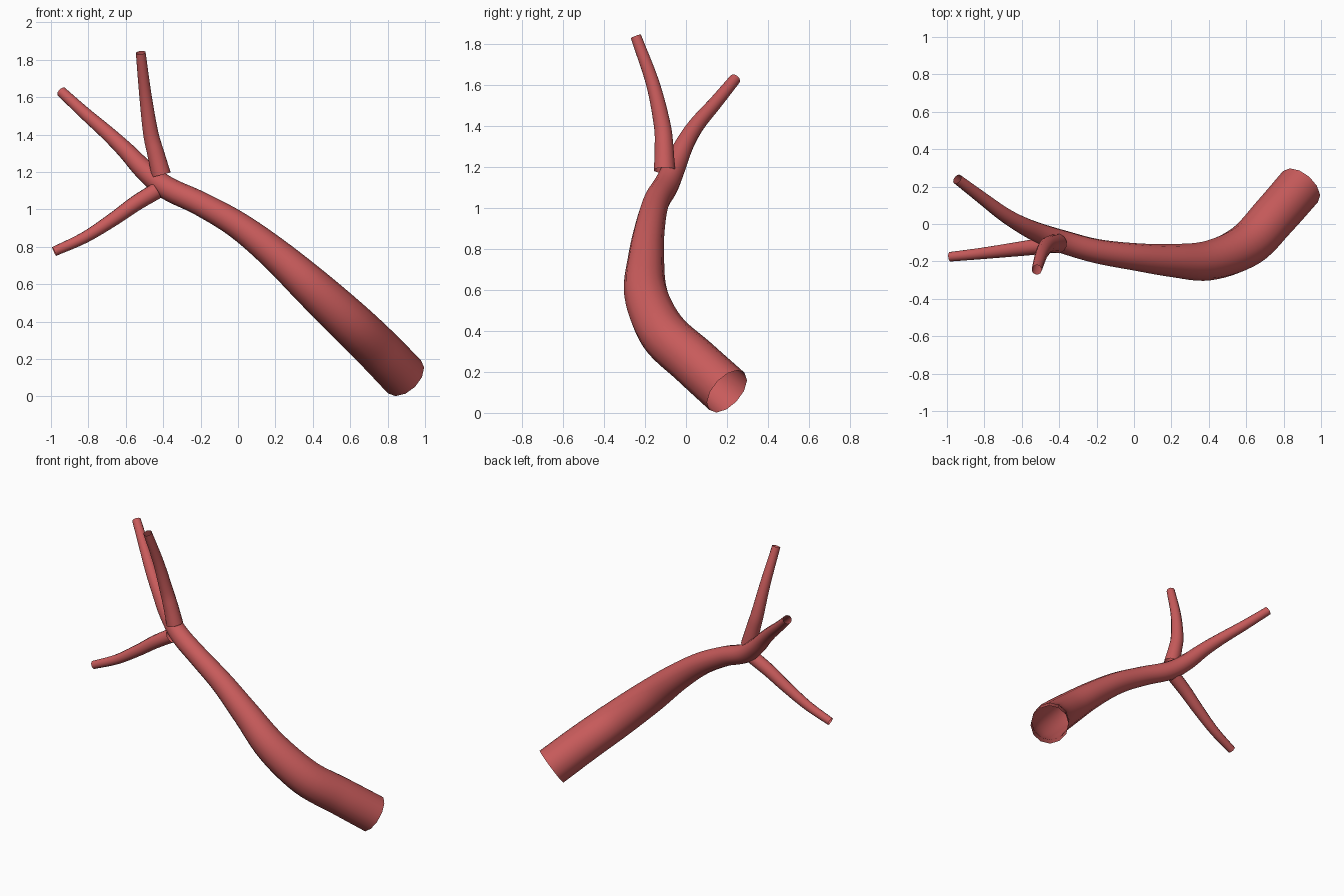
import bpy, bmesh, math
from mathutils import Vector

if "Cube" in bpy.data.objects:
    bpy.data.objects.remove(bpy.data.objects["Cube"])

mat = bpy.data.materials.new("vessel red")
mat.diffuse_color = (0.58, 0.105, 0.105, 1)
mat.use_nodes = True
mat.node_tree.nodes["Principled BSDF"].inputs["Base Color"].default_value = mat.diffuse_color

SIDES, STEPS = 12, 6


def smooth_path(points):
    """Catmull-Rom through (x, y, z, radius) points."""
    p = [Vector(q) for q in points]
    p = [2 * p[0] - p[1]] + p + [2 * p[-1] - p[-2]]
    out = []
    for i in range(1, len(p) - 2):
        a, b, c, d = p[i - 1:i + 3]
        for s in range(STEPS):
            t = s / STEPS
            out.append(0.5 * (2 * b + (c - a) * t + (2 * a - 5 * b + 4 * c - d) * t * t
                              + (3 * b - a - 3 * c + d) * t ** 3))
    out.append(p[-2])
    return out


def tube(name, points):
    """Open-ended tapering tube swept along a smooth path."""
    path = smooth_path(points)
    centres = [q.to_3d() for q in path]
    bm = bmesh.new()
    rings = []
    side = None
    for i, c in enumerate(centres):
        tan = (centres[min(i + 1, len(centres) - 1)] - centres[max(i - 1, 0)]).normalized()
        if side is None:
            side = tan.orthogonal()
        side = (side - tan * side.dot(tan)).normalized()
        up = tan.cross(side)
        ring = []
        for k in range(SIDES):
            a = 2 * math.pi * k / SIDES
            ring.append(bm.verts.new(c + (side * math.cos(a) + up * math.sin(a)) * path[i][3]))
        rings.append(ring)
    for r0, r1 in zip(rings, rings[1:]):
        for k in range(SIDES):
            n = (k + 1) % SIDES
            f = bm.faces.new((r0[k], r0[n], r1[n], r1[k]))
            f.smooth = True
    me = bpy.data.meshes.new(name)
    bm.to_mesh(me)
    bm.free()
    me.materials.append(mat)
    ob = bpy.data.objects.new(name, me)
    bpy.context.collection.objects.link(ob)
    return ob


# main trunk, running on into the rear branch
tube("trunk", [
    (0.89, 0.20, 0.105, 0.125), (0.75, 0.04, 0.25, 0.123), (0.60, -0.115, 0.395, 0.119),
    (0.40, -0.195, 0.58, 0.107), (0.20, -0.195, 0.76, 0.088), (0.0, -0.175, 0.915, 0.073),
    (-0.20, -0.145, 1.03, 0.065), (-0.38, -0.095, 1.115, 0.062), (-0.50, -0.052, 1.21, 0.055),
    (-0.60, -0.005, 1.315, 0.046), (-0.70, 0.055, 1.41, 0.039), (-0.82, 0.145, 1.515, 0.033),
    (-0.945, 0.24, 1.63, 0.028)])

# upright branch
tube("upper_branch", [
    (-0.41, -0.105, 1.185, 0.053), (-0.44, -0.107, 1.30, 0.047), (-0.467, -0.117, 1.41, 0.042),
    (-0.495, -0.163, 1.61, 0.034), (-0.52, -0.245, 1.838, 0.027)])

# downward side branch
tube("lower_branch", [
    (-0.435, -0.11, 1.10, 0.045), (-0.55, -0.125, 1.03, 0.042), (-0.67, -0.14, 0.945, 0.037),
    (-0.82, -0.158, 0.85, 0.031), (-0.983, -0.175, 0.775, 0.026)])
